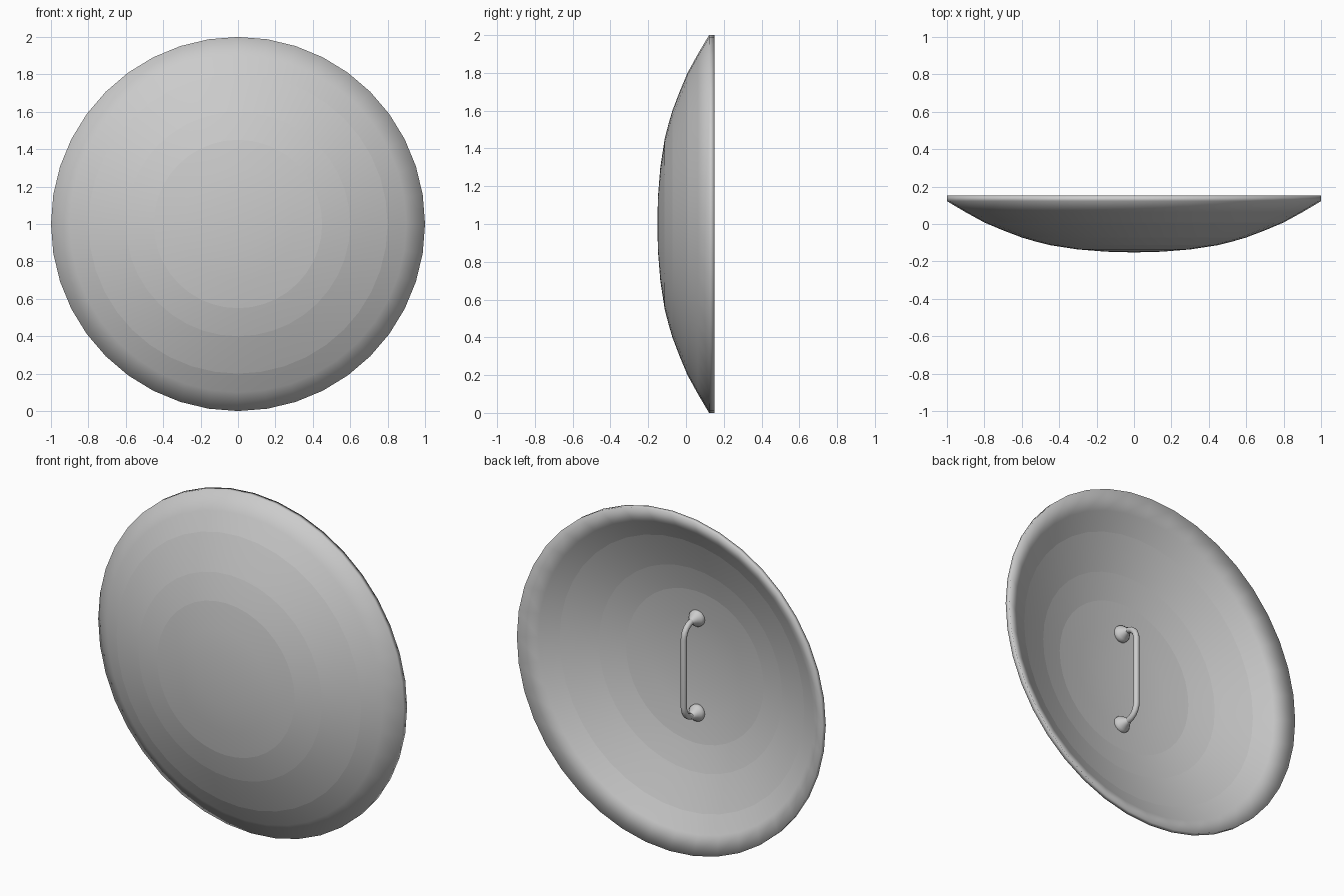
import bpy, bmesh, math
from mathutils import Vector

if "Cube" in bpy.data.objects:
    bpy.data.objects.remove(bpy.data.objects["Cube"])

SIDES = 40
THICK = 0.03


def lathe(bm, profile, sides, cz):
    """Spin (radius, y) points round the y axis at height cz."""
    rings = []
    for r, y in profile:
        if r == 0:
            rings.append([bm.verts.new((0, y, cz))] * sides)
        else:
            rings.append([bm.verts.new((r * math.sin(2 * math.pi * i / sides), y,
                                        cz + r * math.cos(2 * math.pi * i / sides)))
                          for i in range(sides)])
    for a, b in zip(rings, rings[1:]):
        for i in range(sides):
            j = (i + 1) % sides
            bm.faces.new(list(dict.fromkeys((a[i], a[j], b[j], b[i]))))


def finish(bm, name):
    for f in bm.faces:
        f.smooth = True
    mesh = bpy.data.meshes.new(name)
    bm.to_mesh(mesh)
    bm.free()
    ob = bpy.data.objects.new(name, mesh)
    bpy.context.collection.objects.link(ob)
    return ob


# Shield: concentric plates, each with a front and a back skin
plates = {
    "centre_plate": [(0, -0.152), (0.15, -0.148), (0.3, -0.136), (0.45, -0.113)],
    "inner_ring": [(0.45, -0.113), (0.525, -0.094), (0.6, -0.072)],
    "middle_ring": [(0.6, -0.072), (0.7, -0.034), (0.8, 0.008)],
    "outer_ring": [(0.8, 0.008), (0.9, 0.063), (1.0, 0.122)],
}
for name, front in plates.items():
    back = [(r, y + THICK) for r, y in reversed(front)]
    bm = bmesh.new()
    if name == "outer_ring":
        lathe(bm, front + back, SIDES, 1)   # joined by the rim edge
    else:
        lathe(bm, front, SIDES, 1)
        lathe(bm, back, SIDES, 1)
    finish(bm, name)

# Handle bar: path in the yz plane with rounded bends
BASE_Y, GRIP_Y, HALF, BEND = -0.12, 0.02, 0.28, 0.08
half = [(BASE_Y, HALF)]
for k in range(7):
    a = math.pi / 2 * k / 6
    half.append((GRIP_Y - BEND + BEND * math.sin(a), HALF - BEND + BEND * math.cos(a)))
path = half + [(y, -z) for y, z in reversed(half)]
curve = bpy.data.curves.new("handle_bar", "CURVE")
curve.dimensions = "3D"
curve.bevel_depth = 0.017
curve.bevel_resolution = 3
curve.use_fill_caps = True
spline = curve.splines.new("POLY")
spline.points.add(len(path) - 1)
for p, (y, z) in zip(spline.points, path):
    p.co = (0, y, 1 + z, 1)
spline.use_smooth = True
bpy.context.collection.objects.link(bpy.data.objects.new("handle_bar", curve))

# Flared mounts where the handle meets the shield
for side, s in (("upper", 1), ("lower", -1)):
    bm = bmesh.new()
    lathe(bm, [(0, -0.125), (0.048, -0.125), (0.048, -0.095), (0.042, -0.085),
               (0.03, -0.07), (0.022, -0.055), (0.016, -0.045)], 24, 1 + s * HALF)
    finish(bm, side + "_handle_mount")
